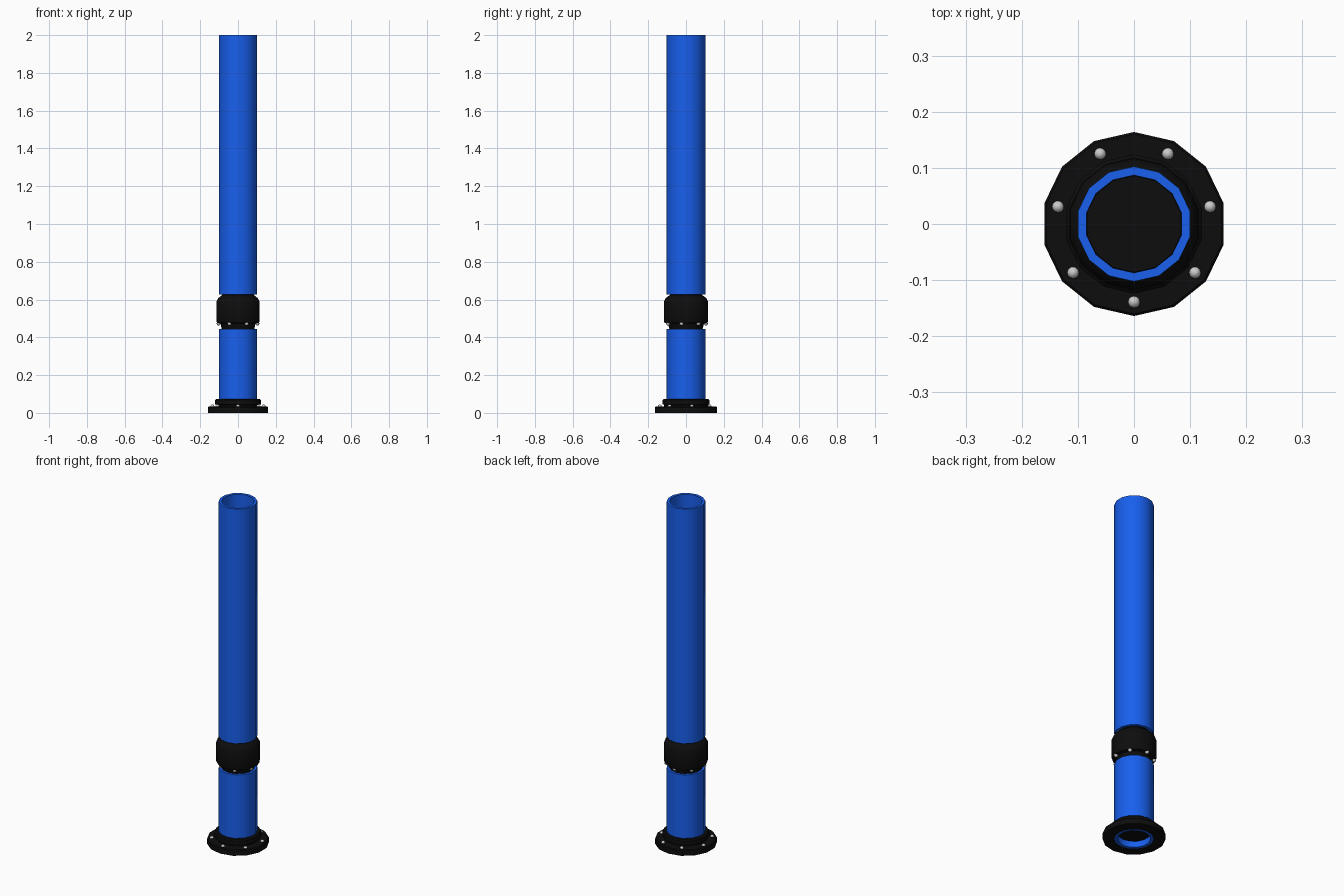
import bpy, bmesh, math

if "Cube" in bpy.data.objects:
    bpy.data.objects.remove(bpy.data.objects["Cube"])

SIDES = 14


def material(name, rgb):
    m = bpy.data.materials.new(name)
    m.diffuse_color = (*rgb, 1)
    m.use_nodes = True
    m.node_tree.nodes["Principled BSDF"].inputs["Base Color"].default_value = m.diffuse_color
    return m


BLUE = material("blue", (0.009, 0.115, 0.85))
BLACK = material("black", (0.004, 0.004, 0.004))


def finish(name, bm, mat):
    bmesh.ops.remove_doubles(bm, verts=bm.verts, dist=1e-5)
    bmesh.ops.recalc_face_normals(bm, faces=bm.faces)
    me = bpy.data.meshes.new(name)
    bm.to_mesh(me)
    bm.free()
    ob = bpy.data.objects.new(name, me)
    bpy.context.collection.objects.link(ob)
    if mat:
        me.materials.append(mat)
    bpy.context.view_layer.objects.active = ob
    ob.select_set(True)
    bpy.ops.object.shade_smooth_by_angle(angle=math.radians(30))
    ob.select_set(False)
    return ob


def lathe(name, profile, mat, ring=True):
    """Revolve (radius, z) points; ring closes the section, otherwise the ends are capped."""
    bm = bmesh.new()
    rows = []
    for r, z in profile:
        row = []
        for i in range(SIDES):
            a = math.pi / 2 + i * math.tau / SIDES
            row.append(bm.verts.new((r * math.cos(a), r * math.sin(a), z)))
        rows.append(row)
    pairs = list(zip(rows, rows[1:]))
    if ring:
        pairs.append((rows[-1], rows[0]))
    else:
        bm.faces.new(rows[0])
        bm.faces.new(rows[-1])
    for a, b in pairs:
        for i in range(SIDES):
            j = (i + 1) % SIDES
            bm.faces.new((a[i], a[j], b[j], b[i]))
    return finish(name, bm, mat)


def pipe(name, z0, z1):
    lathe(name, [(0.1025, z0), (0.1025, z1), (0.087, z1), (0.087, z0)], BLUE)


def bolts(name, radius, z, size, start):
    for i in range(7):
        a = start + i * math.tau / 7
        bm = bmesh.new()
        bmesh.ops.create_uvsphere(bm, u_segments=12, v_segments=8, radius=size)
        ob = finish(f"{name}_{i + 1}", bm, None)
        ob.location = (radius * math.cos(a), radius * math.sin(a), z)


# Pipe sections
pipe("lower_pipe", 0.0, 0.445)
pipe("upper_pipe", 0.627, 2.0)

# Base flange, collar and the plug inside the pipe foot
lathe("base_flange", [(0.1025, 0), (0.164, 0), (0.164, 0.029), (0.16, 0.034), (0.1025, 0.034)], BLACK)
lathe("base_collar", [(0.1025, 0.034), (0.116, 0.034), (0.117, 0.043), (0.124, 0.045),
                      (0.124, 0.068), (0.118, 0.074), (0.1025, 0.074)], BLACK)
lathe("base_plug", [(0.087, 0.035), (0.087, 0.045)], BLACK, ring=False)

# Coupling between the two pipes
lathe("coupling", [(0.087, 0.44), (0.09, 0.45), (0.095, 0.473), (0.113, 0.476), (0.117, 0.485),
                   (0.117, 0.59), (0.108, 0.607), (0.086, 0.624), (0.086, 0.632)],
      BLACK, ring=False)

# Bolt heads
bolts("flange_bolt", 0.139, 0.034, 0.0105, -math.pi / 2)
bolts("coupling_bolt", 0.105, 0.473, 0.0105, math.pi / 2)
